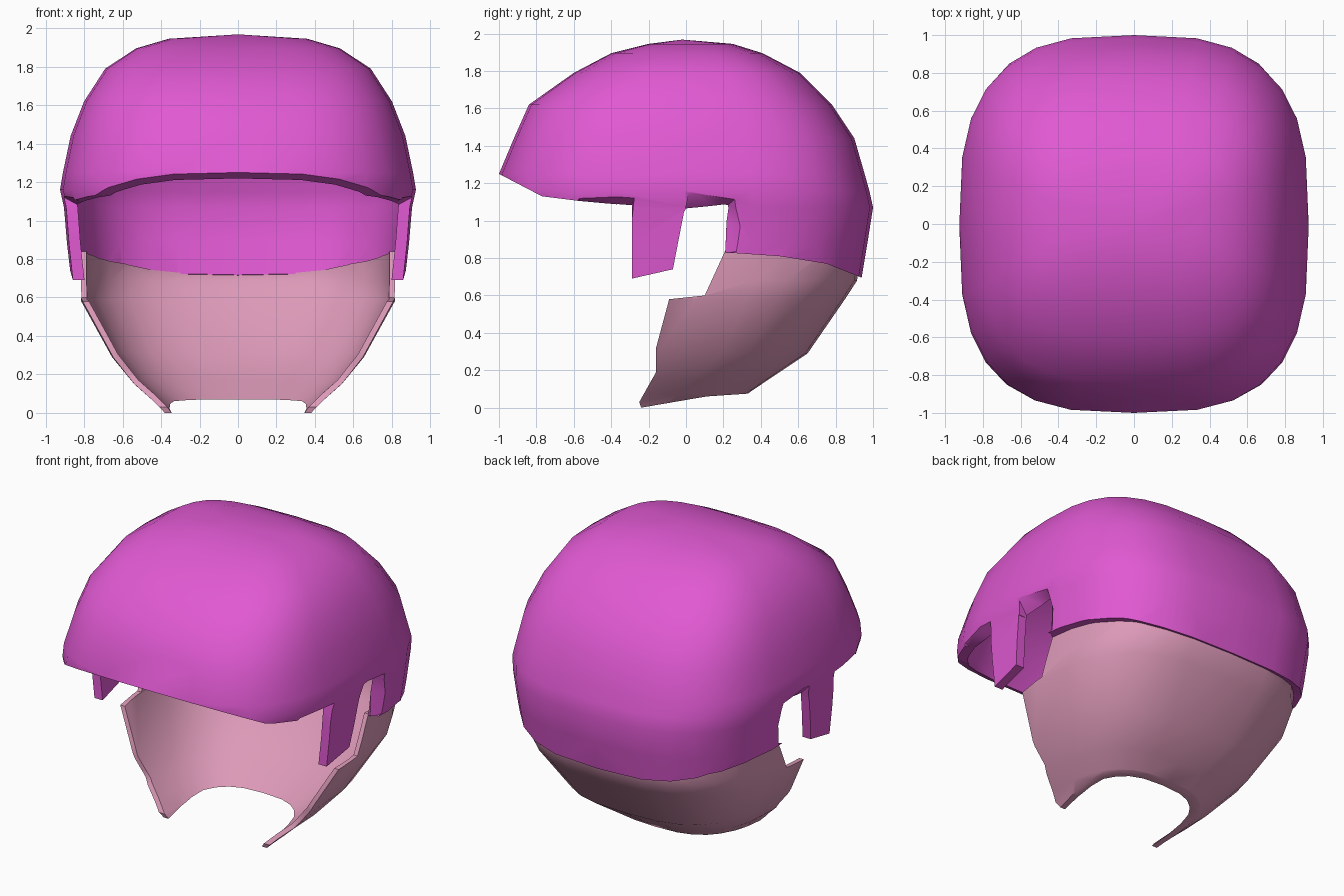
import bpy, bmesh, math

if "Cube" in bpy.data.objects:
    bpy.data.objects.remove(bpy.data.objects["Cube"])

SEG = 28


def material(name, color):
    m = bpy.data.materials.new(name)
    m.diffuse_color = color
    m.use_nodes = True
    m.node_tree.nodes["Principled BSDF"].inputs["Base Color"].default_value = m.diffuse_color
    return m


def finish(name, bm):
    bmesh.ops.recalc_face_normals(bm, faces=bm.faces)
    me = bpy.data.meshes.new(name)
    bm.to_mesh(me)
    bm.free()
    ob = bpy.data.objects.new(name, me)
    bpy.context.collection.objects.link(ob)
    return ob


def bowl(name, levels, power, apex=None):
    """Loft superellipse rings; each level is (z, front y, back y, half width)."""
    bm = bmesh.new()
    rings = []
    for z, yf, yb, w in levels:
        ring = []
        for i in range(SEG):
            a = math.tau * i / SEG
            c, s = math.cos(a), math.sin(a)
            x = w * math.copysign(abs(c) ** (2 / power), c)
            y = (yf + yb) / 2 + (yb - yf) / 2 * math.copysign(abs(s) ** (2 / power), s)
            ring.append(bm.verts.new((x, y, z)))
        rings.append(ring)
    for lo, hi in zip(rings, rings[1:]):
        for i in range(SEG):
            j = (i + 1) % SEG
            bm.faces.new((lo[i], lo[j], hi[j], hi[i]))
    if apex:
        top = bm.verts.new(apex)
        for i in range(SEG):
            bm.faces.new((rings[-1][i], rings[-1][(i + 1) % SEG], top))
    return finish(name, bm)


def prism(outline_a, xa, outline_b, xb):
    """Solid between two side (y, z) outlines at x = xa and x = xb."""
    bm = bmesh.new()
    a = [bm.verts.new((xa, y, z)) for y, z in outline_a]
    b = [bm.verts.new((xb, y, z)) for y, z in outline_b]
    bm.faces.new(a)
    bm.faces.new(b[::-1])
    for i in range(len(a)):
        j = (i + 1) % len(a)
        bm.faces.new((a[i], b[i], b[j], a[j]))
    bmesh.ops.triangulate(bm, faces=bm.faces)
    ob = finish("cutter", bm)
    ob.hide_render = True
    return ob


def apply(ob, kind, **props):
    bpy.context.view_layer.objects.active = ob
    m = ob.modifiers.new(kind, kind)
    for k, v in props.items():
        setattr(m, k, v)
    bpy.ops.object.modifier_apply(modifier=m.name)


def cut(ob, cutter, operation):
    apply(ob, "BOOLEAN", object=cutter, operation=operation, solver="EXACT")
    bpy.data.objects.remove(cutter)


def dress(ob, mat, angle):
    ob.data.materials.clear()
    ob.data.materials.append(mat)
    bpy.ops.object.select_all(action="DESELECT")
    ob.select_set(True)
    bpy.context.view_layer.objects.active = ob
    bpy.ops.object.shade_smooth_by_angle(angle=math.radians(angle))


# Outer shell, trimmed to its side outline with brim, ear tabs and ear openings
shell = bowl("helmet_shell", [
    (0.60, -1.0, 0.91, 0.86), (0.70, -1.0, 0.94, 0.87), (0.88, -1.0, 0.97, 0.89),
    (1.07, -1.0, 1.0, 0.905), (1.16, -1.0, 0.98, 0.925), (1.25, -1.0, 0.955, 0.91),
    (1.44, -0.92, 0.90, 0.87), (1.62, -0.84, 0.78, 0.80), (1.79, -0.60, 0.61, 0.69),
    (1.895, -0.40, 0.41, 0.53), (1.945, -0.20, 0.25, 0.36)], 3.0, (0, -0.02, 1.968))
apply(shell, "SOLIDIFY", thickness=0.06, offset=-1)
side = [(-1.2, 2.2), (-1.2, 1.35), (-1.0, 1.25), (-0.77, 1.13), (-0.57, 1.105),
        (-0.29, 1.08), (-0.29, 0.69), (-0.07, 0.74), (-0.01, 1.05), (0.22, 1.08),
        (0.21, 0.83), (0.5, 0.81), (0.75, 0.77), (0.94, 0.695), (1.2, 0.62), (1.2, 2.2)]
cut(shell, prism(side, -1.5, side, 1.5), "INTERSECT")

# Slanted bevels above the ear openings and in front of the tabs
bevels = [
    ([(-0.01, 1.05), (0.22, 1.08), (0.21, 0.82), (-0.06, 0.78)],
     [(0.02, 1.16), (0.28, 1.13), (0.36, 0.86), (-0.06, 0.78)]),
    ([(-0.80, 1.0), (-0.57, 1.105), (-0.29, 1.08), (-0.30, 0.8)],
     [(-0.80, 1.0), (-0.57, 1.165), (-0.27, 1.14), (-0.30, 0.8)])]
for inner, outer in bevels:
    for s in (-1, 1):
        cut(shell, prism(inner, 0.83 * s, outer, 0.94 * s), "DIFFERENCE")
dress(shell, material("magenta", (0.75, 0.10, 0.65, 1)), 35)

# Neck and jaw guard below the shell, tapering to two front points
guard = bowl("neck_guard", [
    (-0.06, -0.75, 0.16, 0.34), (0.01, -0.75, 0.23, 0.39), (0.075, -0.75, 0.33, 0.455),
    (0.15, -0.75, 0.44, 0.54), (0.29, -0.75, 0.65, 0.655), (0.58, -0.75, 0.85, 0.815),
    (0.68, -0.75, 0.915, 0.82), (0.90, -0.75, 0.93, 0.825)], 2.8)
apply(guard, "SOLIDIFY", thickness=0.03, offset=-1)
side = [(0.21, 0.84), (0.10, 0.60), (-0.09, 0.58), (-0.16, 0.32), (-0.16, 0.19),
        (-0.25, 0.03), (-0.24, 0.0), (0.11, 0.06), (0.33, 0.075), (0.9, 0.1),
        (1.2, 0.5), (0.94, 0.70), (0.75, 0.775), (0.5, 0.815)]
cut(guard, prism(side, -1.5, side, 1.5), "INTERSECT")
dress(guard, material("pink", (0.72, 0.32, 0.48, 1)), 40)
